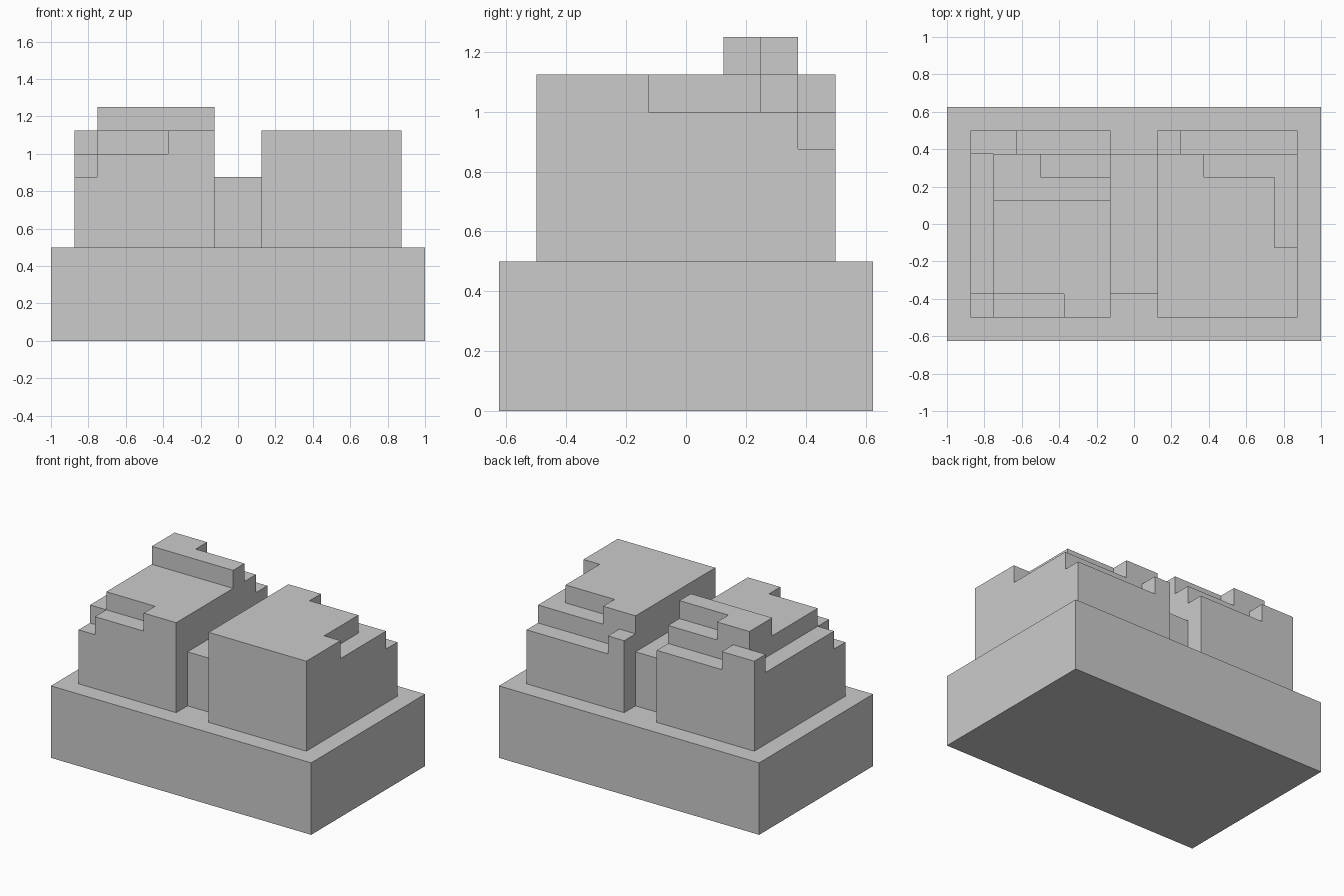
import bpy, bmesh, math

if "Cube" in bpy.data.objects:
    bpy.data.objects.remove(bpy.data.objects["Cube"])


def box(name, x0, x1, y0, y1, z0, z1):
    me = bpy.data.meshes.new(name)
    bm = bmesh.new()
    bmesh.ops.create_cube(bm, size=1)
    for v in bm.verts:
        v.co = (x1 if v.co.x > 0 else x0,
                y1 if v.co.y > 0 else y0,
                z1 if v.co.z > 0 else z0)
    bm.to_mesh(me)
    bm.free()
    ob = bpy.data.objects.new(name, me)
    bpy.context.collection.objects.link(ob)
    return ob


def stepped_block(name, x0, x1, y0, y1, z0, z1, notches):
    """Box whose top is lowered to a given floor over each notch rectangle."""
    ob = box(name, x0, x1, y0, y1, z0, z1)
    pad = 0.1  # push cutters past the outer walls
    cutters = []
    for a, b, c, d, floor in notches:
        cut = box("notch_cutter",
                  a - pad * (a == x0), b + pad * (b == x1),
                  c - pad * (c == y0), d + pad * (d == y1), floor, z1 + pad)
        cut.hide_render = True
        cutters.append(cut)
        mod = ob.modifiers.new("notch", 'BOOLEAN')
        mod.operation = 'DIFFERENCE'
        mod.solver = 'EXACT'
        mod.object = cut
    dg = bpy.context.evaluated_depsgraph_get()
    bm = bmesh.new()
    bm.from_object(ob, dg)
    ob.modifiers.clear()
    bmesh.ops.remove_doubles(bm, verts=bm.verts, dist=1e-4)
    bmesh.ops.dissolve_limit(bm, angle_limit=math.radians(1),
                             verts=bm.verts, edges=bm.edges)
    bm.to_mesh(ob.data)
    bm.free()
    for cut in cutters:
        bpy.data.objects.remove(cut)
    return ob


# Plinth and the low wall linking the two blocks
box("base", -1, 1, -0.625, 0.625, 0, 0.5)
box("connecting_wall", -0.125, 0.125, -0.375, 0.375, 0.5, 0.875)

# Right block: terraces step down towards the back right
stepped_block("right_block", 0.125, 0.875, -0.5, 0.5, 0.5, 1.125, [
    (0.375, 0.875, 0.25, 0.5, 1.0),
    (0.75, 0.875, -0.125, 0.5, 1.0),
    (0.125, 0.875, 0.375, 0.5, 1.0),
    (0.25, 0.875, 0.375, 0.5, 0.875),
])

# Left block: raised ridge near the back, terraces around the front and left
stepped_block("left_block", -0.875, -0.125, -0.5, 0.5, 0.5, 1.25, [
    (-0.875, -0.125, -0.5, 0.125, 1.125),
    (-0.5, -0.125, 0.25, 0.5, 1.125),
    (-0.875, -0.125, 0.375, 0.5, 1.125),
    (-0.625, -0.125, 0.375, 0.5, 1.0),
    (-0.875, -0.75, -0.5, 0.375, 1.0),
    (-0.875, -0.375, -0.5, -0.375, 1.0),
    (-0.875, -0.75, -0.5, -0.375, 0.875),
])
